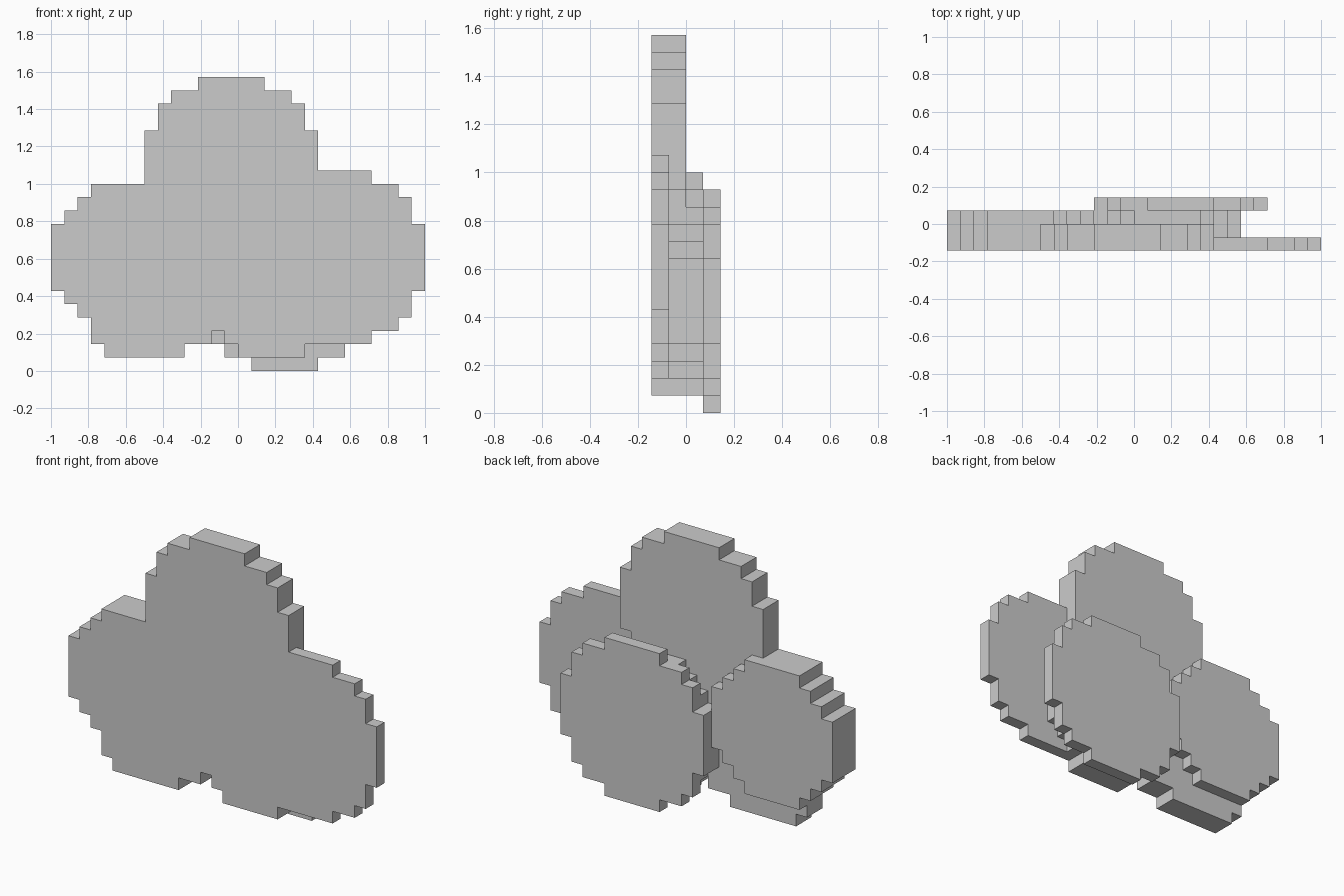
import bpy
import bmesh
from mathutils import Vector

if "Cube" in bpy.data.objects:
    bpy.data.objects.remove(bpy.data.objects["Cube"])

U = 2 / 28  # one grid cell

# Row widths of the stepped discs, bottom to top
LARGE = [5, 9, 11, 11, 13, 13, 13, 13, 13, 11, 11, 9, 5]
SMALL = [5, 7, 9, 11, 11, 11, 11, 11, 9, 7, 5]


def box(x0, x1, y0, y1, z0, z1):
    return {(x, y, z) for x in range(x0, x1)
            for y in range(y0, y1) for z in range(z0, z1)}


def disc(rows, left, bottom, y0, y1):
    cells = set()
    for i, w in enumerate(rows):
        x0 = left + (max(rows) - w) // 2
        cells |= box(x0, x0 + w, y0, y1, bottom + i, bottom + i + 1)
    return cells


def build(name, cells):
    """Skin only the exposed cell sides, then merge flat areas."""
    bm = bmesh.new()
    verts = {}

    def vert(p):
        key = tuple(p)
        if key not in verts:
            verts[key] = bm.verts.new(Vector(key) * U)
        return verts[key]

    for c in cells:
        for axis in range(3):
            for side in (0, 1):
                n = list(c)
                n[axis] += 1 if side else -1
                if tuple(n) in cells:
                    continue
                a, b = (axis + 1) % 3, (axis + 2) % 3
                quad = []
                for da, db in ((0, 0), (1, 0), (1, 1), (0, 1)):
                    p = list(c)
                    p[axis] += side
                    p[a] += da
                    p[b] += db
                    quad.append(vert(p))
                bm.faces.new(quad if side else quad[::-1])
    bmesh.ops.dissolve_limit(bm, angle_limit=0.01,
                             verts=bm.verts[:], edges=bm.edges[:])
    mesh = bpy.data.meshes.new(name)
    bm.to_mesh(mesh)
    bm.free()
    obj = bpy.data.objects.new(name, mesh)
    bpy.context.collection.objects.link(obj)
    return obj


# Lobes, fused into one solid
top_lobe = disc(LARGE, -7, 9, -2, 0)
front_right_lobe = disc(LARGE, 1, 2, -2, -1)
middle_lobe = disc(SMALL, -3, 1, -2, 1)
back_lobe = disc(LARGE, -3, 0, 1, 2)
left_lobe = disc(SMALL, -14, 3, -2, 1)
# Shallow lobe showing below the left one
lower_lobe = box(-10, -4, -2, 0, 1, 2) | box(-11, -2, -2, 0, 2, 10)

build("leafy_cluster", top_lobe | front_right_lobe | middle_lobe
      | back_lobe | left_lobe | lower_lobe)
